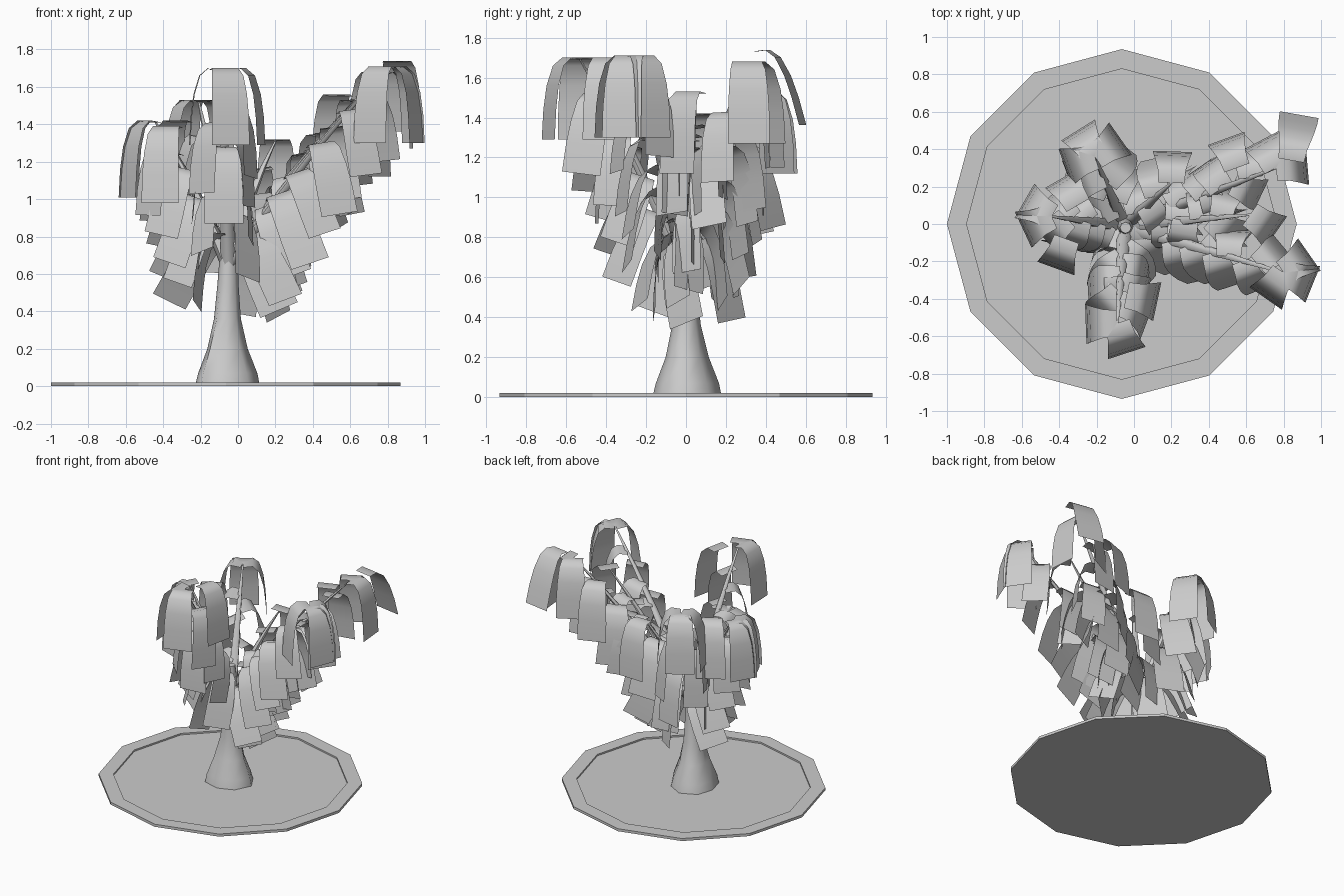
import bpy, bmesh, math, random
from mathutils import Vector

if "Cube" in bpy.data.objects:
    bpy.data.objects.remove(bpy.data.objects["Cube"])

random.seed(11)
CX = -0.065
Z = Vector((0, 0, 1))


def finish(name, bm, angle=None):
    if angle:
        bmesh.ops.recalc_face_normals(bm, faces=bm.faces)
    me = bpy.data.meshes.new(name)
    bm.to_mesh(me)
    bm.free()
    ob = bpy.data.objects.new(name, me)
    bpy.context.collection.objects.link(ob)
    if angle:
        bpy.ops.object.select_all(action='DESELECT')
        ob.select_set(True)
        bpy.context.view_layer.objects.active = ob
        bpy.ops.object.shade_smooth_by_angle(angle=math.radians(angle))
    return ob


def loft(name, rings, angle):
    """Skin a stack of closed point rings and cap both ends."""
    bm = bmesh.new()
    vs = [[bm.verts.new(p) for p in r] for r in rings]
    n = len(vs[0])
    for a, b in zip(vs, vs[1:]):
        for i in range(n):
            bm.faces.new((a[i], a[(i + 1) % n], b[(i + 1) % n], b[i]))
    bm.faces.new(vs[0][::-1])
    bm.faces.new(vs[-1])
    return finish(name, bm, angle)


def ring(cx, cy, z, r, n, lobe=0.0):
    out = []
    for i in range(n):
        a = 2 * math.pi * i / n
        k = r * (1 + lobe * math.cos(3 * a + 0.6))
        out.append((cx + k * math.cos(a), cy + k * math.sin(a), z))
    return out


# base: shallow twelve-sided tray with a low rim
loft("base_tray", [ring(CX, 0, z, r, 12) for z, r in
                   [(0, 0.935), (0.02, 0.935), (0.02, 0.83), (0.008, 0.83)]], 20)

# trunk: flared foot narrowing to the crown
trunk = [(-0.065, 0, 0.008, 0.172, 0.06), (-0.065, 0, 0.07, 0.158, 0.08),
         (-0.065, 0, 0.2, 0.108, 0.1), (-0.06, 0, 0.36, 0.072, 0.06),
         (-0.055, -0.005, 0.55, 0.056, 0.03), (-0.048, -0.01, 0.75, 0.046, 0),
         (-0.045, -0.02, 0.92, 0.03, 0)]
loft("trunk", [ring(x, y, z, r, 8, l) for x, y, z, r, l in trunk], 60)


# leaf: strip that arches out of the branch and hangs down
PROFILE = [(0, 0, .07), (.07, .01, .075), (.115, -.03, .088),
           (.145, -.13, .098), (.16, -.25, .104), (.168, -.40, .105)]


def leaf(bm, p, az, up=Z, scale=1.0, flare=0.0):
    out = Vector((math.cos(az), math.sin(az), 0))
    out = (out - up * out.dot(up)).normalized()
    side = up.cross(out)
    rows = []
    for o, h, w in PROFILE:
        c = p + out * scale * (o - h * flare) + up * scale * h * (1 - 0.4 * flare)
        rows.append([bm.verts.new(c + side * scale * w * s) for s in (-1, 1)])
    for a, b in zip(rows, rows[1:]):
        bm.faces.new((a[0], b[0], b[1], a[1])).smooth = True


def branch_point(start, tip, t):
    p = start.lerp(tip, t)
    p.z += 0.05 * math.sin(math.pi * t)
    return p


# branches: name, tip, leaf pairs along it, headings of the tip leaves (degrees)
BRANCHES = [
    ("front", (-.09, -.53, 1.69), 4, (-72, 182)),
    ("right_back", (.76, .30, 1.67), 5, (5, 118)),
    ("right_front", (.80, -.26, 1.70), 5, (-125, -22, 35)),
    ("left", (-.44, .04, 1.41), 4, (205, 150)),
    ("back_left", (-.21, .36, 1.52), 3, (122, 35, 200)),
    ("right_middle", (.62, .05, 1.52), 4, (-35,)),
    ("back_right", (.20, .22, 1.31), 2, (88,)),
]
# single leaves: position, heading, flare
EXTRA = {
    "front": [((-.04, -.38, 1.69), -12, 0), ((-.09, -.28, 1.27), -85, 0)],
    "right_back": [((.84, .34, 1.73), 80, .2), ((.55, .30, 1.55), 110, 0)],
    "left": [((-.36, -.08, 1.38), -110, 0), ((-.30, .10, 1.41), 120, 0)],
}
START = Vector((-.05, -.01, .64))

for name, tip, pairs, headings in BRANCHES:
    tip = Vector(tip)
    d = tip - START
    head = Vector((d.x, d.y, 0)).normalized()
    az = math.atan2(d.y, d.x)

    # tapered limb
    limb = []
    for k in range(5):
        t = k / 4
        p = branch_point(START, tip, t)
        limb.append(ring(p.x, p.y, p.z, 0.036 * (1 - t) + 0.006, 6))
    loft(name + "_branch", limb, 60)

    # leaves along both sides, leaning with the limb low down
    bm = bmesh.new()
    for k in range(pairs):
        for s in (-1, 1):
            t = 0.12 + 0.76 * (k + 0.25 * (s + 1)) / pairs + random.uniform(-.02, .04)
            up = (Z - head * (0.55 * (1 - t)) * random.uniform(.2, 1.2)).normalized()
            a = az + s * math.radians(random.uniform(40, 105))
            leaf(bm, branch_point(START, tip, t), a, up, random.uniform(.85, 1.05))
    # tip cluster
    for h in headings:
        leaf(bm, tip, math.radians(h))
    for p, h, flare in EXTRA.get(name, []):
        leaf(bm, Vector(p), math.radians(h), Z, 1.0, flare)
    finish(name + "_leaves", bm)
